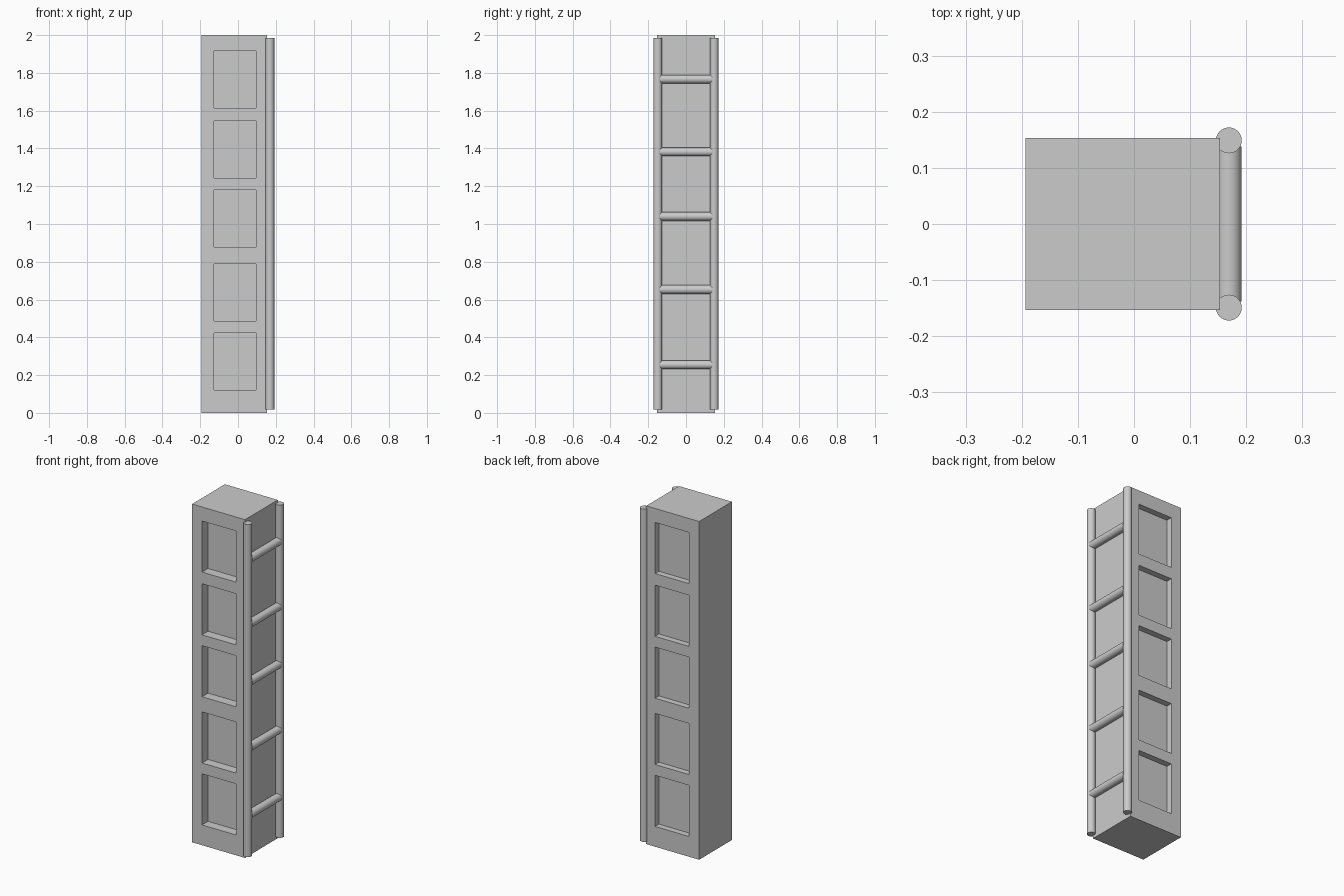
import bpy, bmesh, math
from mathutils import Matrix, Vector

if "Cube" in bpy.data.objects:
    bpy.data.objects.remove(bpy.data.objects["Cube"])


def add_boxes(name, boxes):
    """One object made of boxes given as (min corner, max corner)."""
    bm = bmesh.new()
    for lo, hi in boxes:
        lo, hi = Vector(lo), Vector(hi)
        mat = Matrix.Translation((lo + hi) / 2) @ Matrix.Diagonal((*(hi - lo), 1))
        bmesh.ops.create_cube(bm, size=1, matrix=mat)
    mesh = bpy.data.meshes.new(name)
    bm.to_mesh(mesh)
    bm.free()
    obj = bpy.data.objects.new(name, mesh)
    bpy.context.collection.objects.link(obj)
    return obj


def add_rod(name, start, end, radius):
    start, end = Vector(start), Vector(end)
    axis = end - start
    bpy.ops.mesh.primitive_cylinder_add(
        vertices=32, radius=radius, depth=axis.length, location=(start + end) / 2,
        rotation=axis.to_track_quat('Z', 'Y').to_euler())
    bpy.context.object.name = name
    bpy.ops.object.shade_smooth_by_angle(angle=math.radians(35))


# Tower block
HALF_Y = 0.153
tower = add_boxes("tower_body", [((-0.193, -HALF_Y, 0), (0.153, HALF_Y, 2))])

# Recessed panels, deeper on the front than on the back
FRONT_DEPTH, BACK_DEPTH = 0.056, 0.036
recesses = []
for z in (0.12, 0.486, 0.878, 1.244, 1.615):
    recesses.append(((-0.128, -0.3, z), (0.095, -HALF_Y + FRONT_DEPTH, z + 0.302)))
    recesses.append(((-0.128, HALF_Y - BACK_DEPTH, z), (0.095, 0.3, z + 0.302)))
cutter = add_boxes("recess_cutter", recesses)
cutter.hide_render = True
cutter.hide_viewport = True
cut = tower.modifiers.new("recesses", 'BOOLEAN')
cut.operation = 'DIFFERENCE'
cut.solver = 'EXACT'
cut.object = cutter

# Ladder rails
LADDER_X, R = 0.169, 0.023
for side, y in (("front", -0.149), ("back", 0.149)):
    add_rod(f"ladder_rail_{side}", (LADDER_X, y, 0.018), (LADDER_X, y, 1.985), R)

# Ladder rungs
for i, z in enumerate((0.255, 0.653, 1.04, 1.382, 1.767)):
    add_rod(f"ladder_rung_{i + 1}", (LADDER_X, -0.138, z), (LADDER_X, 0.138, z), R)
